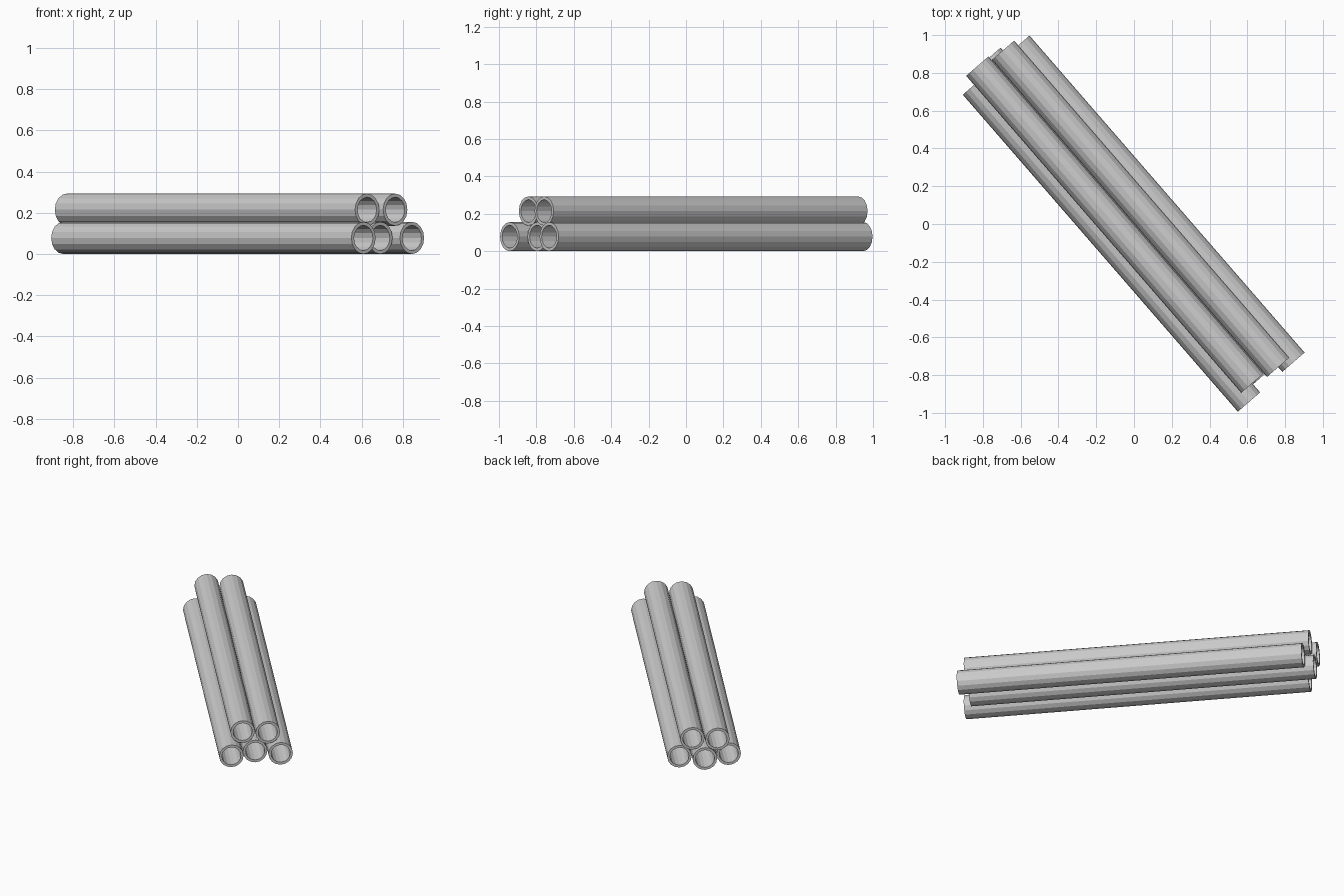
import bpy, bmesh, math
from mathutils import Matrix

if "Cube" in bpy.data.objects:
    bpy.data.objects.remove(bpy.data.objects["Cube"])

R_OUT, R_IN, LENGTH, SIDES = 0.078, 0.061, 2.222, 16
HEADING = math.radians(-49.05)      # direction of the stack in plan
STEP = 0.158                        # spacing of neighbouring pipes
LOW, HIGH = R_OUT, R_OUT + STEP * math.sqrt(3) / 2


def pipe(name, side, z, shift):
    """Hollow open pipe: a closed ring profile lofted between both ends."""
    bm = bmesh.new()
    loops = []
    for x, r in ((-LENGTH / 2, R_OUT), (LENGTH / 2, R_OUT),
                 (LENGTH / 2, R_IN), (-LENGTH / 2, R_IN)):
        loops.append([bm.verts.new((x,
                                    r * math.cos(2 * math.pi * i / SIDES),
                                    r * math.sin(2 * math.pi * i / SIDES)))
                      for i in range(SIDES)])
    for k in range(4):
        a, b = loops[k], loops[(k + 1) % 4]
        for i in range(SIDES):
            j = (i + 1) % SIDES
            bm.faces.new((a[i], b[i], b[j], a[j]))
    bmesh.ops.recalc_face_normals(bm, faces=bm.faces)
    # slide along the axis, offset sideways, then turn the whole stack
    bm.transform(Matrix.Rotation(HEADING, 4, 'Z')
                 @ Matrix.Translation((shift, side, z)))
    mesh = bpy.data.meshes.new(name)
    bm.to_mesh(mesh)
    bm.free()
    obj = bpy.data.objects.new(name, mesh)
    bpy.context.collection.objects.link(obj)


# bottom row of three
pipe("bottom_pipe_left", -STEP, LOW, 0.0)
pipe("bottom_pipe_middle", 0.0, LOW, -0.057)
pipe("bottom_pipe_right", STEP, LOW, -0.005)
# top row of two, resting in the gaps
pipe("top_pipe_left", -STEP / 2, HIGH, -0.064)
pipe("top_pipe_right", STEP / 2, HIGH, -0.038)
